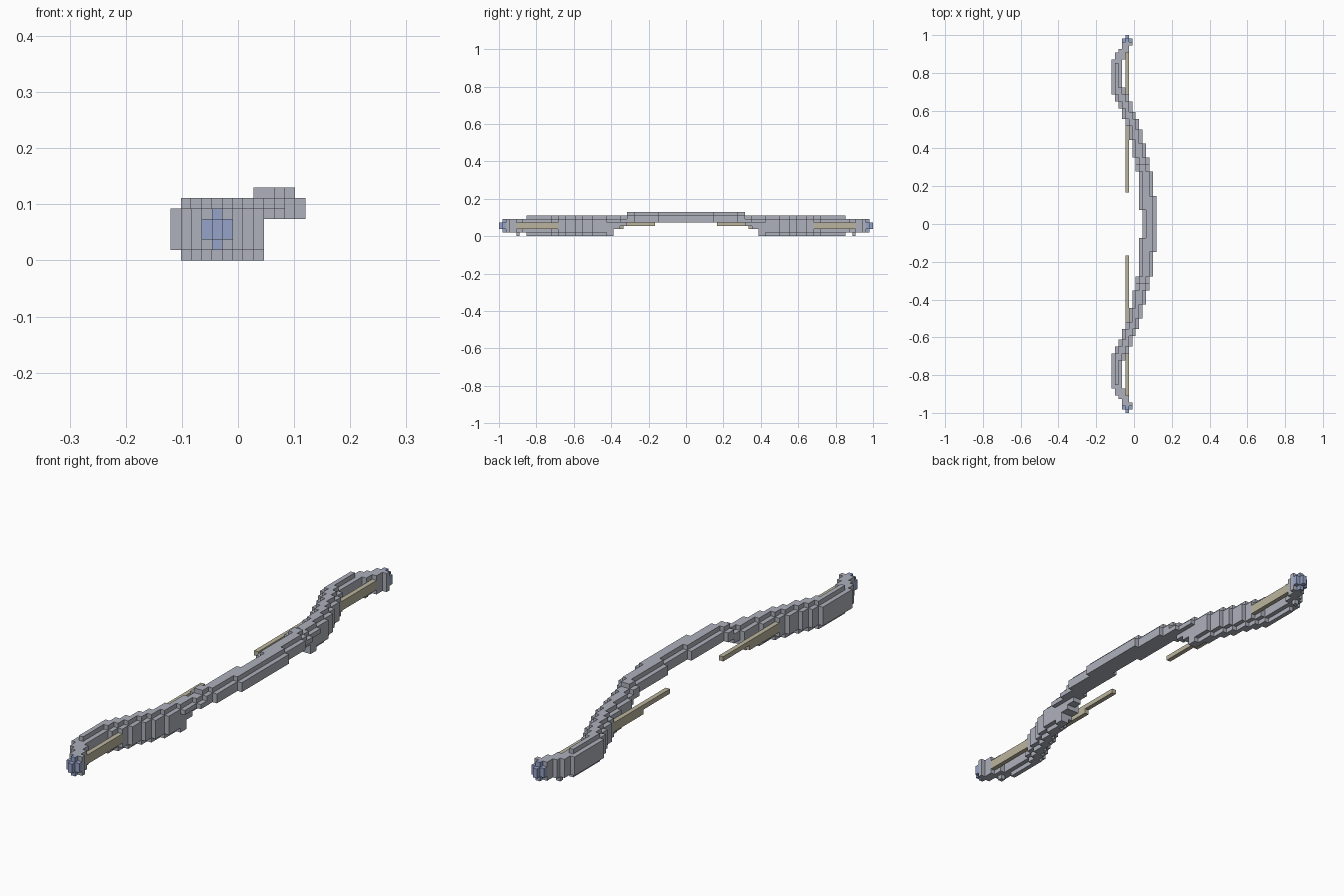
import bpy, bmesh
from mathutils import Vector

cube = bpy.data.objects.get("Cube")
if cube:
    bpy.data.objects.remove(cube, do_unlink=True)

U = 2 / 108          # block size
HALF = 54            # rows from the grip centre to each tip
COLS = 13


def material(name, rgb):
    m = bpy.data.materials.new(name)
    m.use_nodes = True
    m.diffuse_color = (*rgb, 1)
    m.node_tree.nodes["Principled BSDF"].inputs["Base Color"].default_value = (*rgb, 1)
    return m


def step(table, row):
    """Value of the last table entry that starts at or before the row."""
    return [v for start, v in table if start <= row][-1]


# Back and belly edges of the bow: (first row, column)
back = [(0, 9), (4, 8), (15, 7), (19, 6), (24, 5), (28, 4), (30, 3), (33, 2),
        (35, 1), (37, 0), (47, 1), (49, 2), (50, 3)]
belly = [(0, 13), (8, 12), (15, 11), (19, 10), (23, 9), (27, 8), (30, 7), (32, 6),
         (35, 5), (37, 4), (39, 3), (47, 4), (49, 5), (51, 6)]
# Bottom and top layers of the core by row
bottom = [(0, 4), (17, 3), (19, 2), (21, 1)]
top = [(0, 6), (17, 5)]


def bow_cells():
    cells = set()
    for j in range(52):
        a, b = step(back, j), step(belly, j)
        lo, hi = step(bottom, j), step(top, j)
        for i in range(a, b):
            inner = a < i < b - 1
            ridge = inner and j < 46
            keel = inner and (21 <= j < 46 or j == 48)
            for k in range(lo - keel, hi + ridge):
                if i < 9 or k >= 4:
                    cells.add((i, j, k))
    return cells


def tip_cells():
    # Rounded knob, one block cut off every outer edge
    cells = set()
    for i in (3, 4, 5):
        for j in (51, 52, 53):
            for k in range(1, 5):
                outer = (i != 4) + (j != 52) + (k in (1, 4))
                if outer < 2 or (i == 4 and k in (2, 3)):
                    cells.add((i, j, k))
    return cells


def string_cells():
    return {(4, j, k) for j in range(9, 51) for k in (2, 3) if k == 3 or j >= 18}


def mirrored(cells):
    return cells | {(i, -1 - j, k) for i, j, k in cells}


def build(name, cells, occupied, mat):
    """Skin the blocks with only their exposed faces."""
    bm = bmesh.new()
    for c in cells:
        centre = Vector(((c[0] + .5 - COLS / 2) * U, (c[1] + .5) * U, (c[2] + .5) * U))
        for axis in range(3):
            for s in (-1, 1):
                n = list(c)
                n[axis] += s
                if tuple(n) in occupied:
                    continue
                d, e, f = Vector(), Vector(), Vector()
                d[axis] = s * U / 2
                e[(axis + 1) % 3] = U / 2
                f[(axis + 2) % 3] = s * U / 2
                corners = (-e - f, e - f, e + f, f - e)
                bm.faces.new([bm.verts.new(centre + d + q) for q in corners])
    bmesh.ops.remove_doubles(bm, verts=bm.verts, dist=U / 100)
    me = bpy.data.meshes.new(name)
    bm.to_mesh(me)
    bm.free()
    me.materials.append(mat)
    ob = bpy.data.objects.new(name, me)
    bpy.context.collection.objects.link(ob)


grey = material("steel grey", (0.42, 0.44, 0.50))
blue = material("slate blue", (0.30, 0.37, 0.57))
tan = material("pale string", (0.50, 0.46, 0.34))

# Tips take priority, then the bow, then the string
tips = mirrored(tip_cells())
bow = mirrored(bow_cells()) - tips
string = mirrored(string_cells()) - bow - tips
everything = tips | bow | string

build("bow_limbs_and_grip", bow, everything, grey)
build("limb_tips", tips, everything, blue)
build("bow_string", string, everything, tan)
